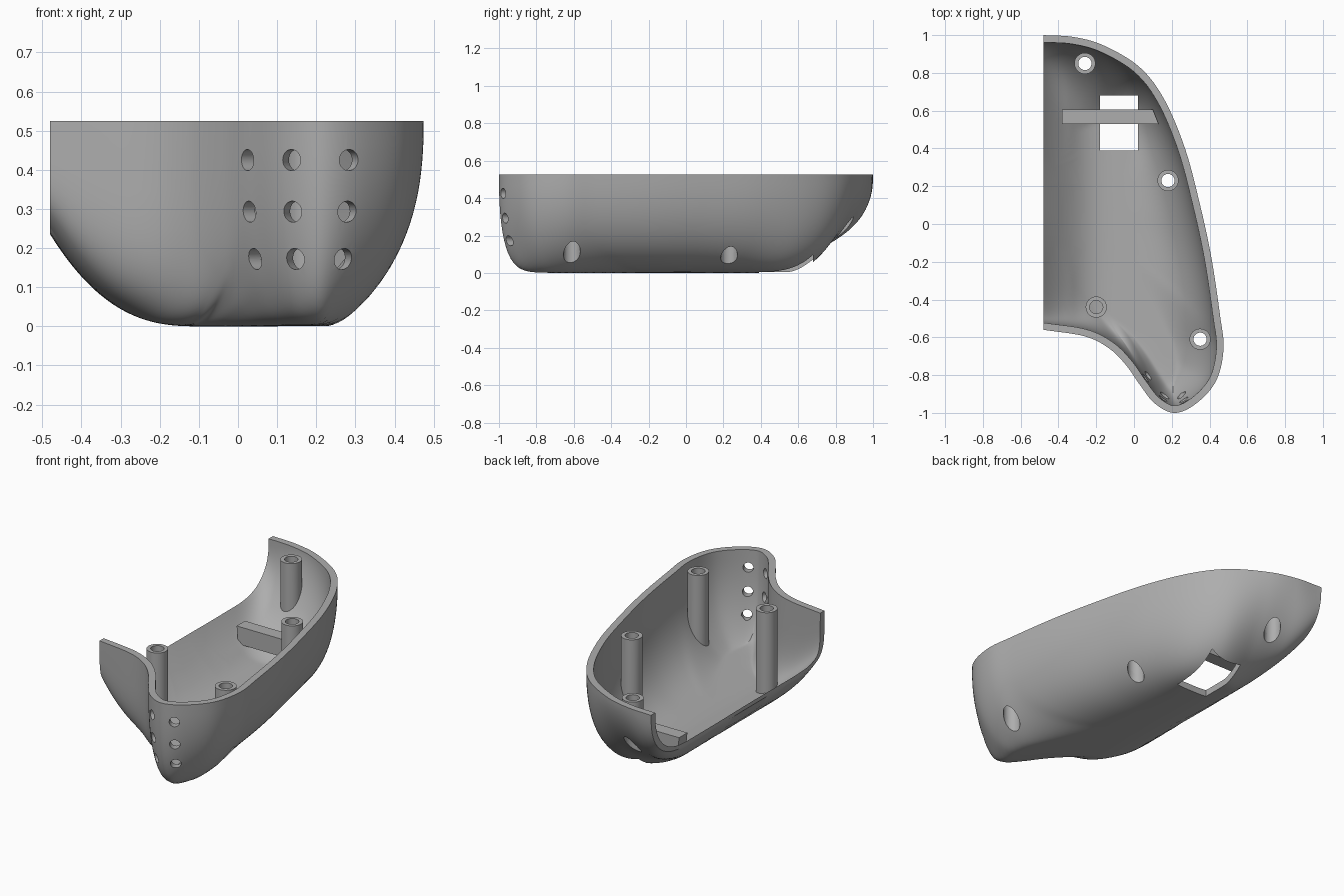
import bpy, bmesh, math
from mathutils import Vector, Matrix
from mathutils.bvhtree import BVHTree
from mathutils.geometry import intersect_point_line

if "Cube" in bpy.data.objects:
    bpy.data.objects.remove(bpy.data.objects["Cube"])

TOP, CUT, WALL = 0.525, -0.48, 0.038
ROWS, STEPS = 36, 9

grey = bpy.data.materials.new("plain_grey")
grey.use_nodes = True
grey.diffuse_color = (0.42, 0.42, 0.42, 1)
grey.node_tree.nodes["Principled BSDF"].inputs["Base Color"].default_value = grey.diffuse_color


def make_object(name, bm):
    bmesh.ops.recalc_face_normals(bm, faces=bm.faces[:])
    mesh = bpy.data.meshes.new(name)
    bm.to_mesh(mesh)
    bm.free()
    mesh.materials.append(grey)
    obj = bpy.data.objects.new(name, mesh)
    bpy.context.collection.objects.link(obj)
    return obj


def activate(obj):
    bpy.ops.object.select_all(action="DESELECT")
    obj.select_set(True)
    bpy.context.view_layer.objects.active = obj


def smooth(obj):
    activate(obj)
    bpy.ops.object.shade_smooth_by_angle(angle=math.radians(35))


# Rim outline: x, y, then width and squareness of the rounding below it
rim = [Vector(p) for p in (
    (CUT, 1, .34, 2.6), (-.32, .99, .46, 1.8), (-.16, .945, .46, 1.7), (.03, .83, .31, 2.1),
    (.16, .66, .28, 2.4), (.27, .4, .36, 2.4), (.35, .1, .4, 2.4), (.41, -.18, .41, 2.4),
    (.455, -.48, .42, 2.4), (.474, -.66, .42, 2.4), (.435, -.83, .36, 2.4),
    (.33, -.95, .24, 2.3), (.215, -1, .16, 2.5), (.11, -.95, .15, 2.5), (.03, -.85, .16, 2.7),
    (-.04, -.75, .18, 3.5), (-.13, -.66, .23, 4.5), (-.26, -.595, .4, 5), (CUT, -.56, .4, 5))]


def spline(points):
    """Smooth curve through all points."""
    padded = [points[0] * 2 - points[1]] + points + [points[-1] * 2 - points[-2]]
    out = []
    for a, b, c, d in zip(padded, padded[1:], padded[2:], padded[3:]):
        for k in range(STEPS):
            t = k / STEPS
            out.append((b * 2 + (c - a) * t + (a * 2 - b * 5 + c * 4 - d) * t * t
                        + (b * 3 - a - c * 3 + d) * t ** 3) / 2)
    return out + [points[-1]]


outline = spline(rim)
flat = [p.to_2d().to_3d() for p in outline]


def rim_distance(p):
    best = 9
    for a, b in zip(flat, flat[1:]):
        t = min(1, max(0, intersect_point_line(p, a, b)[1]))
        best = min(best, (a.lerp(b, t) - p).length)
    return best


def floor_height(x):
    """The floor climbs towards the open side."""
    return 0.235 * max(0, (-0.1 - x) / 0.38) ** 2.6


# Shell: rows of points run from the rim to the open side
bm = bmesh.new()
outer = []
for i, o in enumerate(outline):
    t = i / (len(outline) - 1)
    mid = Vector((CUT + .75 * (o.x - CUT), .5 * o.y, 0))
    end = Vector((CUT, .4 - .62 * t, 0))
    column = []
    for j in range(ROWS + 1):
        s = (j / ROWS) ** 2
        p = flat[i] * (1 - s) ** 2 + mid * 2 * s * (1 - s) + end * s * s
        d = rim_distance(p) if j else 0
        u = max(0, 1 - d / o.z)
        rise = 1 - (1 - u ** o.w) ** (1 / o.w)
        base = floor_height(p.x)
        p.z = base + (TOP - base) * rise
        column.append(bm.verts.new(p))
    outer.append(column)


def skin(grid):
    for a, b in zip(grid, grid[1:]):
        for j in range(len(a) - 1):
            bm.faces.new((a[j], a[j + 1], b[j + 1], b[j]))


skin(outer)
bmesh.ops.recalc_face_normals(bm, faces=bm.faces[:])
bm.normal_update()
tree = BVHTree.FromBMesh(bm)
sign = 1 if outer[len(outer) // 2][ROWS // 2].normal.z < 0 else -1
inner = []
for column in outer:
    row = []
    for j, v in enumerate(column):
        # The inside skin stays flush with the open side
        shift = v.normal * sign * WALL
        shift.x *= min(1, max(0, v.co.x - CUT) / .12)
        p = v.co - shift
        p.z = TOP if j == 0 else min(p.z, TOP - .0005 * j)
        p.x = max(p.x, CUT)
        row.append(bm.verts.new(p))
    inner.append(row)
skin(inner)
# Close the rim and the open side
for path in ([(c[0], d[0]) for c, d in zip(outer, inner)],
             [(c[-1], d[-1]) for c, d in zip(outer, inner)],
             list(zip(outer[0], inner[0])), list(zip(outer[-1], inner[-1]))):
    skin(path)
shell = make_object("shell", bm)


def underside(x, y):
    hit = tree.ray_cast(Vector((x, y, -1)), Vector((0, 0, 1)))[0]
    return hit.z if hit else 0.2


# Cutters: floor window, screw holes and the front vent holes
posts = [("back_post", -.26, .85, True), ("side_post", .18, .23, True),
         ("front_post", .35, -.61, True), ("inner_post", -.2, -.44, False)]
cut = bmesh.new()
bmesh.ops.create_cube(cut, size=1, matrix=Matrix.Translation((-.08, .535, .15))
                      @ Matrix.Diagonal((.2, .29, .6, 1)))


def add_hole(center, direction, radius, depth):
    turn = Vector(direction).to_track_quat("Z", "Y").to_matrix().to_4x4()
    bmesh.ops.create_cone(cut, cap_ends=True, segments=32, radius1=radius, radius2=radius,
                          depth=depth, matrix=Matrix.Translation(center) @ turn)


for name, x, y, through in posts:
    if through:
        add_hole((x, y, .15), (0, 0, 1), .045, .5)
for x, y, nx, ny in ((.025, -.84, -.8, -.6), (.138, -.965, -.4, -.92), (.28, -.97, .4, -.92)):
    for z in (.172, .293, .425):
        add_hole((x, y, z), (nx, ny, 0), .027, .16)
cutter = make_object("hole_cutter", cut)
cutter.hide_render = True
mod = shell.modifiers.new("holes", "BOOLEAN")
mod.operation, mod.solver, mod.object = "DIFFERENCE", "EXACT", cutter
mod.use_self = True
activate(shell)
bpy.ops.object.modifier_apply(modifier=mod.name)
bpy.data.objects.remove(cutter)
smooth(shell)

# Hollow screw posts: narrow mouth, wider bore, feet that follow the floor
for name, x, y, through in posts:
    bm = bmesh.new()
    rings = []
    for k in range(32):
        c, s = math.cos(k * math.tau / 32), math.sin(k * math.tau / 32)
        loop = []
        for r, z in ((.056, None), (.056, .51), (.035, .51), (.035, .45), (.045, .45), (.045, None)):
            px, py = x + r * c, y + r * s
            loop.append(bm.verts.new((px, py, z or underside(px, py) + .015)))
        rings.append(loop + loop[:1])
    skin(rings + rings[:1])
    smooth(make_object(name, bm))

# Cross bar spanning the window
bm = bmesh.new()
sides = []
for y, right in ((.53, .13), (.605, .1)):
    sides.append([bm.verts.new(p) for p in (
        (-.38, y, .22), (right, y, .22),
        (right - .02, y, max(.12, min(.2, underside(right - .02, y) + .02))),
        (-.37, y, max(.12, underside(-.37, y) + .02)))])
for side in sides:
    bm.faces.new(side)
skin([side + side[:1] for side in sides])
make_object("cross_bar", bm)
